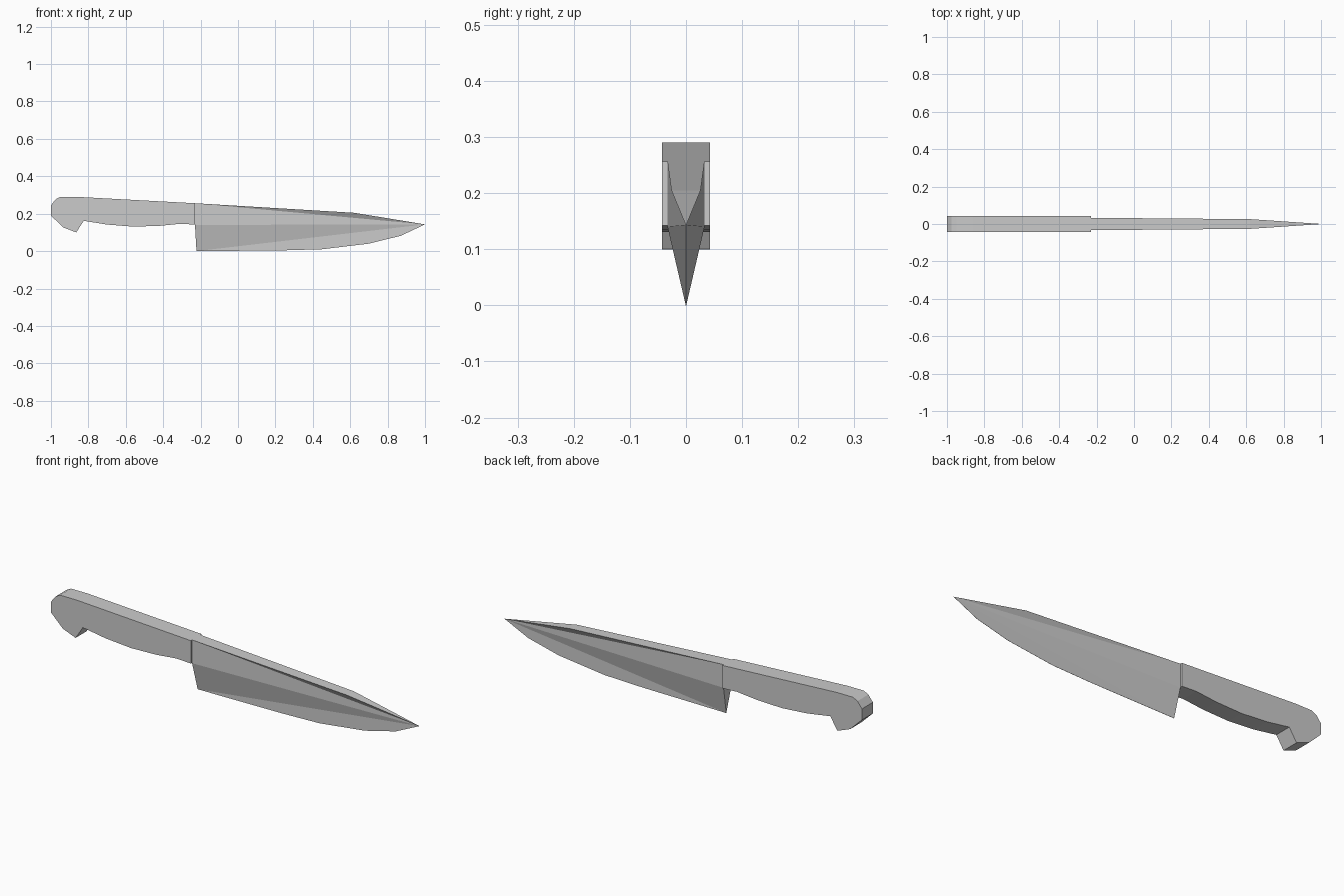
import bpy
import bmesh

cube = bpy.data.objects.get("Cube")
if cube:
    bpy.data.objects.remove(cube, do_unlink=True)

steel = bpy.data.materials.new("plain_grey")
steel.use_nodes = True
grey = (0.6, 0.6, 0.6, 1)
steel.diffuse_color = grey
steel.node_tree.nodes["Principled BSDF"].inputs["Base Color"].default_value = grey


def finish(name, bm):
    bmesh.ops.recalc_face_normals(bm, faces=bm.faces)
    mesh = bpy.data.meshes.new(name)
    bm.to_mesh(mesh)
    bm.free()
    mesh.materials.append(steel)
    obj = bpy.data.objects.new(name, mesh)
    bpy.context.collection.objects.link(obj)
    return obj


# Handle: side outline extruded across the width, with a hooked butt
outline = [(-1, .19), (-1, .245), (-.975, .277), (-.95, .29), (-.86, .29),
           (-.23, .256), (-.23, .142), (-.31, .146), (-.42, .135), (-.56, .131),
           (-.7, .142), (-.825, .162), (-.865, .1), (-.935, .127)]
half = .043
bm = bmesh.new()
side = bm.faces.new([bm.verts.new((x, -half, z)) for x, z in outline])
grown = bmesh.ops.extrude_face_region(bm, geom=[side])["geom"]
bmesh.ops.translate(bm, vec=(0, 2 * half, 0),
                    verts=[v for v in grown if isinstance(v, bmesh.types.BMVert)])
finish("handle", bm)

# Blade: tapering wedge from a thick spine down to the heel-to-tip line,
# with a thin cutting edge below that line
bm = bmesh.new()
thin = .0004
edge_curve = [(.24, .004), (.45, .01), (.7, .04), (.87, .082)]
sides = []
for s in (-1, 1):
    back = bm.verts.new((-.23, s * .033, .256))
    bend = bm.verts.new((.62, s * .026, .205))
    low = bm.verts.new((-.23, s * .033, .14))
    heel = bm.verts.new((-.222, s * thin, 0))
    tip = bm.verts.new((1, s * thin, .143))
    edge = [bm.verts.new((x, s * thin, z)) for x, z in edge_curve]
    for f in ((back, bend, tip), (back, tip, low), (low, tip, heel)):
        bm.faces.new(f)
    bm.faces.new([heel, tip] + edge[::-1])
    sides.append([back, bend, tip] + edge[::-1] + [heel, low])

# Spine, cutting edge and rear faces join the two sides
left, right = sides
for i in range(len(left)):
    j = (i + 1) % len(left)
    bm.faces.new((left[i], left[j], right[j], right[i]))
finish("blade", bm)
